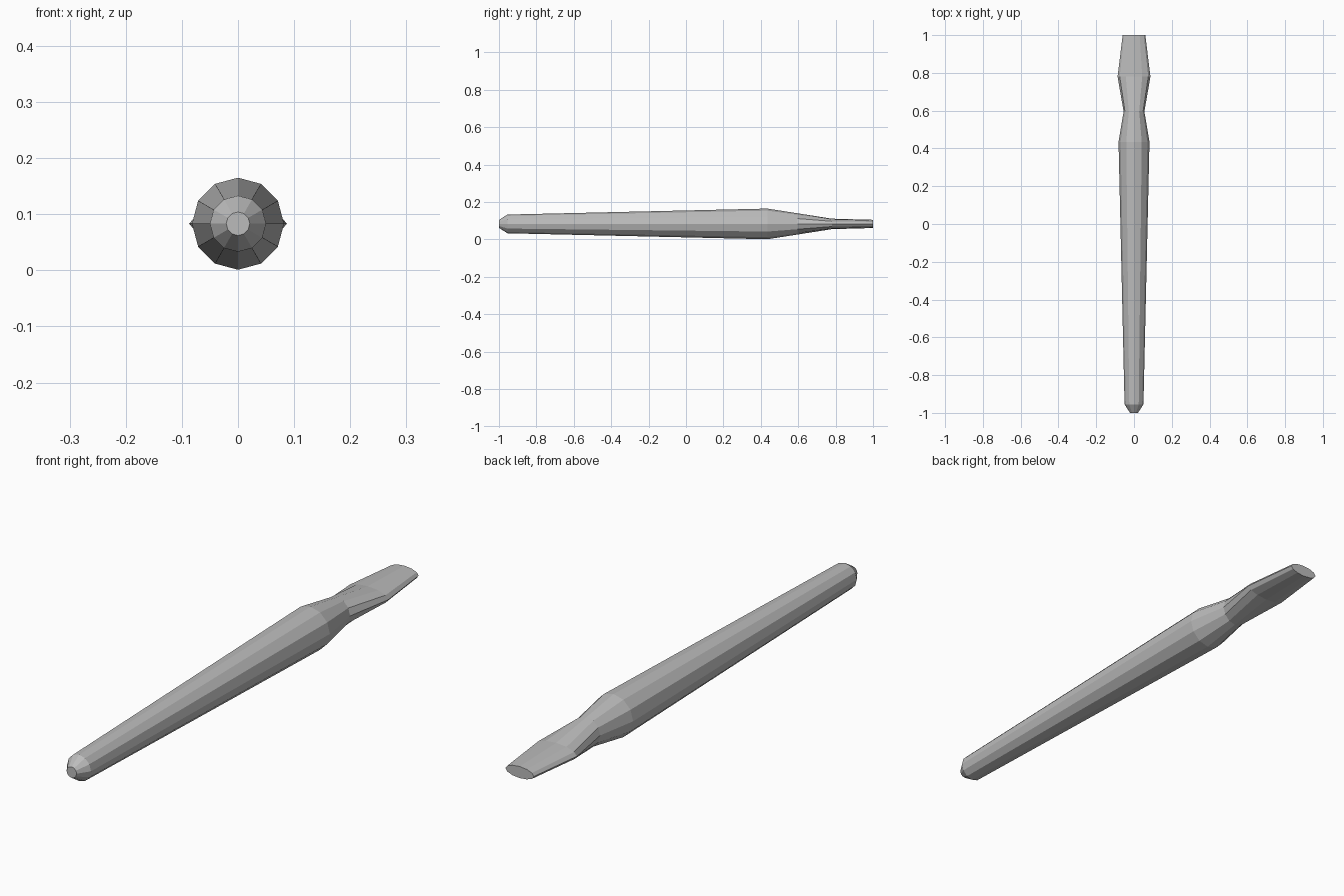
import bpy, bmesh
from math import sin, cos, tau

cube = bpy.data.objects.get("Cube")
if cube:
    bpy.data.objects.remove(cube, do_unlink=True)

SIDES = 12
CENTRE_Z = 0.083

grey = bpy.data.materials.new("plain_grey")
grey.use_nodes = True
colour = (0.5, 0.5, 0.5, 1)
grey.diffuse_color = colour
grey.node_tree.nodes["Principled BSDF"].inputs["Base Color"].default_value = colour

# Stations along the handle: y, half width, half height
stations = [
    (-1.0, 0.021, 0.021),    # blunt nose
    (-0.955, 0.05, 0.05),    # end of the bevel
    (0.435, 0.082, 0.082),   # thickest point
    (0.595, 0.055, 0.057),   # neck
    (0.78, 0.087, 0.028),    # widest point of the flat tip
    (1.0, 0.06, 0.022),      # tip end
]

# Loft the stations into one closed body
bm = bmesh.new()
rings = []
for y, rx, rz in stations:
    rings.append([bm.verts.new((rx * sin(tau * i / SIDES), y,
                                CENTRE_Z + rz * cos(tau * i / SIDES)))
                  for i in range(SIDES)])
for a, b in zip(rings, rings[1:]):
    for i in range(SIDES):
        j = (i + 1) % SIDES
        bm.faces.new((a[i], a[j], b[j], b[i]))
bm.faces.new(rings[0])
bm.faces.new(rings[-1])
bmesh.ops.recalc_face_normals(bm, faces=bm.faces)

mesh = bpy.data.meshes.new("tapered_handle")
bm.to_mesh(mesh)
bm.free()
mesh.materials.append(grey)
handle = bpy.data.objects.new("tapered_handle", mesh)
bpy.context.collection.objects.link(handle)
